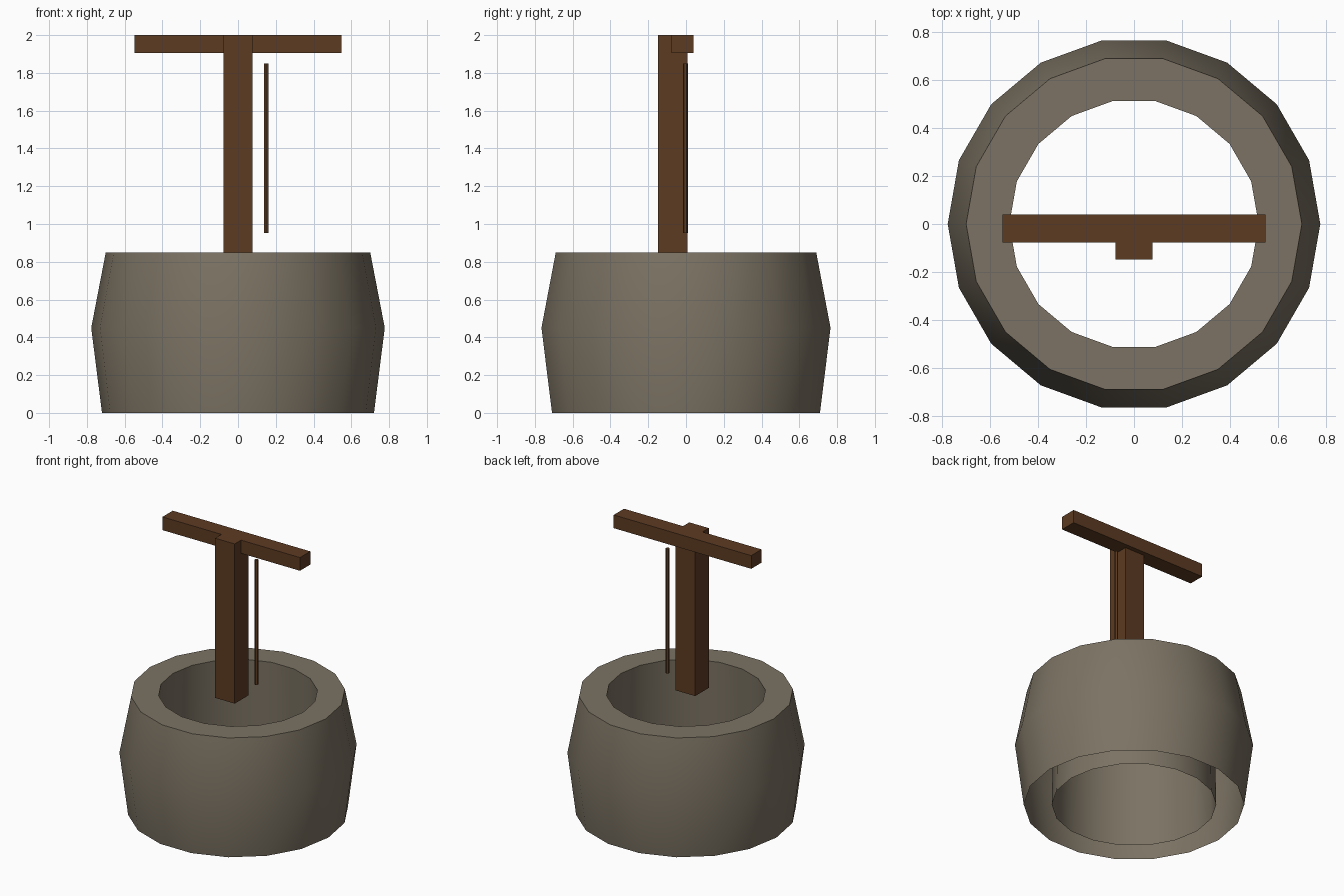
import bpy, bmesh, math

if "Cube" in bpy.data.objects:
    bpy.data.objects.remove(bpy.data.objects["Cube"])


def material(name, rgb):
    m = bpy.data.materials.new(name)
    m.diffuse_color = (*rgb, 1)
    m.use_nodes = True
    m.node_tree.nodes["Principled BSDF"].inputs["Base Color"].default_value = m.diffuse_color
    return m


STONE = material("grey brown stone", (0.20, 0.17, 0.125))
WOOD = material("dark wood", (0.107, 0.044, 0.016))


def add_object(name, bm, mat):
    me = bpy.data.meshes.new(name)
    bm.to_mesh(me)
    bm.free()
    me.materials.append(mat)
    ob = bpy.data.objects.new(name, me)
    bpy.context.collection.objects.link(ob)
    return ob


def box(name, lo, hi, mat):
    bm = bmesh.new()
    bmesh.ops.create_cube(bm, size=1)
    for v in bm.verts:
        v.co = [(a + b) / 2 + c * (b - a) for a, b, c in zip(lo, hi, v.co)]
    return add_object(name, bm, mat)


def lathe(name, profile, sides, mat):
    bm = bmesh.new()
    rings = []
    for r, z in profile:
        angles = [2 * math.pi * i / sides for i in range(sides)]
        rings.append([bm.verts.new((r * math.cos(a), r * math.sin(a), z)) for a in angles])
    for low, high in zip(rings, rings[1:]):
        for i in range(sides):
            j = (i + 1) % sides
            bm.faces.new((low[i], low[j], high[j], high[i]))
    return add_object(name, bm, mat)


# Stone well wall: bulging outside, flat rim, inner shaft, open underneath
wall = lathe("well_wall", [(0.72, 0), (0.777, 0.45), (0.70, 0.85), (0.52, 0.85), (0.537, 0)], 18, STONE)
bpy.context.view_layer.objects.active = wall
wall.select_set(True)
bpy.ops.object.shade_smooth_by_angle(angle=math.radians(30))

# Wooden post and crossbar
box("post", (-0.078, -0.149, 0.85), (0.078, 0.007, 2.0), WOOD)
box("crossbar", (-0.548, -0.077, 1.905), (0.548, 0.04, 2.0), WOOD)

# Thin hanging rope
bm = bmesh.new()
bmesh.ops.create_cone(bm, cap_ends=True, segments=6, radius1=0.0130, radius2=0.0130, depth=0.897)
rope = add_object("rope", bm, WOOD)
rope.location = (0.149, -0.003, 1.4015)
